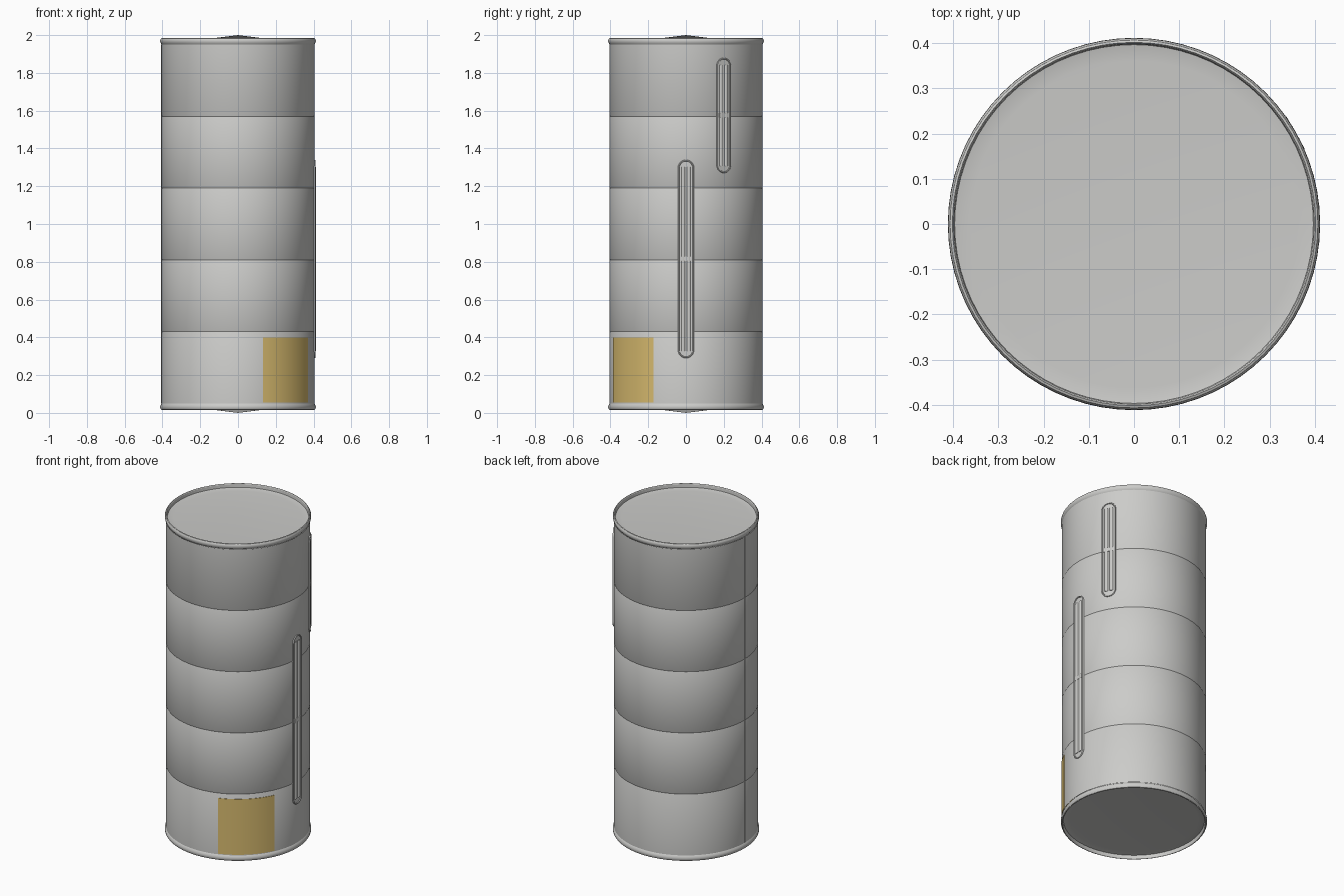
import bpy, bmesh
from math import pi, sin, cos, radians
from mathutils import Matrix, Vector

cube = bpy.data.objects.get("Cube")
if cube:
    bpy.data.objects.remove(cube, do_unlink=True)

SEGMENTS = 72
WALL = 0.406          # tank wall radius
BASE, TOP = 0.05, 1.95
COURSES = 5           # stacked wall plates


def material(name, rgb):
    mat = bpy.data.materials.new(name)
    mat.use_nodes = True
    mat.diffuse_color = (*rgb, 1)
    mat.node_tree.nodes["Principled BSDF"].inputs["Base Color"].default_value = (*rgb, 1)
    return mat


steel = material("light grey steel", (0.6, 0.6, 0.585))
ochre = material("ochre label", (0.69, 0.5, 0.16))


def finish(name, bm, mat, turn=0.0):
    """Turn a bmesh into a smooth-by-angle object, rotated about the tank axis."""
    bmesh.ops.remove_doubles(bm, verts=bm.verts, dist=1e-5)
    bmesh.ops.recalc_face_normals(bm, faces=bm.faces)
    bmesh.ops.transform(bm, matrix=Matrix.Rotation(turn, 4, "Z"), verts=bm.verts)
    mesh = bpy.data.meshes.new(name)
    bm.to_mesh(mesh)
    bm.free()
    mesh.materials.append(mat)
    obj = bpy.data.objects.new(name, mesh)
    bpy.context.collection.objects.link(obj)
    bpy.ops.object.select_all(action="DESELECT")
    obj.select_set(True)
    bpy.context.view_layer.objects.active = obj
    bpy.ops.object.shade_smooth_by_angle(angle=radians(30))
    return obj


def lathe(name, profile, mat, start=0.0, sweep=2 * pi, steps=SEGMENTS, closed=False):
    """Spin a radius/height profile around the tank axis."""
    bm = bmesh.new()
    verts = [bm.verts.new((r, 0, z)) for r, z in profile]
    edges = [bm.edges.new(pair) for pair in zip(verts, verts[1:])]
    if closed:
        edges.append(bm.edges.new((verts[-1], verts[0])))
    bmesh.ops.spin(bm, geom=verts + edges, cent=(0, 0, 0), axis=(0, 0, 1),
                   angle=sweep, steps=steps, use_duplicate=False)
    if closed:
        bmesh.ops.remove_doubles(bm, verts=bm.verts, dist=1e-5)
        bmesh.ops.holes_fill(bm, edges=[e for e in bm.edges if e.is_boundary], sides=0)
    return finish(name, bm, mat, start)


# Wall with fine grooves between the courses
course = (TOP - BASE) / COURSES
wall = [(WALL, BASE)]
for i in range(1, COURSES):
    z = BASE + i * course
    wall += [(WALL, z - 0.003), (WALL - 0.0015, z), (WALL, z + 0.003)]
wall.append((WALL, TOP))
lathe("tank_wall", wall, steel)

# Conical ends, each with a rounded rolled rim
end = [(0, 2.0), (0.362, 1.955), (0.397, 1.962), (0.399, 1.981), (0.402, 1.985),
       (0.407, 1.983), (0.411, 1.977), (0.412, 1.968), (0.410, 1.959), (WALL, 1.953),
       (0.404, TOP)]
lathe("top_end", end, steel)
lathe("bottom_end", [(r, 2 - z) for r, z in end], steel)

# Vertical lap seam on the blank side
seam = [(0.402, BASE), (WALL + 0.002, BASE), (WALL + 0.002, TOP), (0.402, TOP)]
lathe("lap_seam", seam, steel, radians(179.5), radians(1), 2, closed=True)

# Curved label panel near the base
panel = [(0.403, 0.055), (0.4085, 0.055), (0.4085, 0.4), (0.403, 0.4)]
lathe("label_panel", panel, ochre, radians(-71), radians(46), 12, closed=True)


def stadium(bm, x, radius, low, high, steps=12):
    """Ring of vertices in the shape of an upright slot."""
    ring = []
    for centre, offset in ((high, 0), (low, pi)):
        for i in range(steps + 1):
            a = offset + pi * i / steps
            ring.append(bm.verts.new((x, radius * cos(a), centre + radius * sin(a))))
    return ring


def gauge(name, low, high, turn):
    """Slot-shaped bezel holding two upright sight tubes and a middle clip."""
    radius = 0.0425
    bm = bmesh.new()
    layers = [(0.395, 0), (0.408, 0), (0.411, 0.002), (0.411, 0.006), (0.4065, 0.008)]
    rings = [stadium(bm, x, radius - inset, low + radius, high - radius)
             for x, inset in layers]
    for a, b in zip(rings, rings[1:]):
        for i in range(len(a)):
            j = (i + 1) % len(a)
            bm.faces.new((a[i], a[j], b[j], b[i]))
    bm.faces.new(rings[-1])
    finish(name + "_bezel", bm, steel, turn)

    middle = (low + high) / 2
    length = high - low - 0.075
    for side, y in (("left", 0.015), ("right", -0.015)):
        bm = bmesh.new()
        bmesh.ops.create_cone(bm, cap_ends=True, segments=20, radius1=0.012,
                              radius2=0.012, depth=length,
                              matrix=Matrix.Translation((0.4, y, middle)))
        finish(f"{name}_{side}_tube", bm, steel, turn)

    bm = bmesh.new()
    bmesh.ops.create_cube(bm, size=1)
    bmesh.ops.scale(bm, vec=Vector((0.012, 0.058, 0.024)), verts=bm.verts)
    bmesh.ops.translate(bm, vec=Vector((0.4045, 0, middle)), verts=bm.verts)
    finish(name + "_clip", bm, steel, turn)


gauge("lower_gauge", 0.29, 1.34, 0.0)
gauge("upper_gauge", 1.27, 1.88, radians(29.5))
